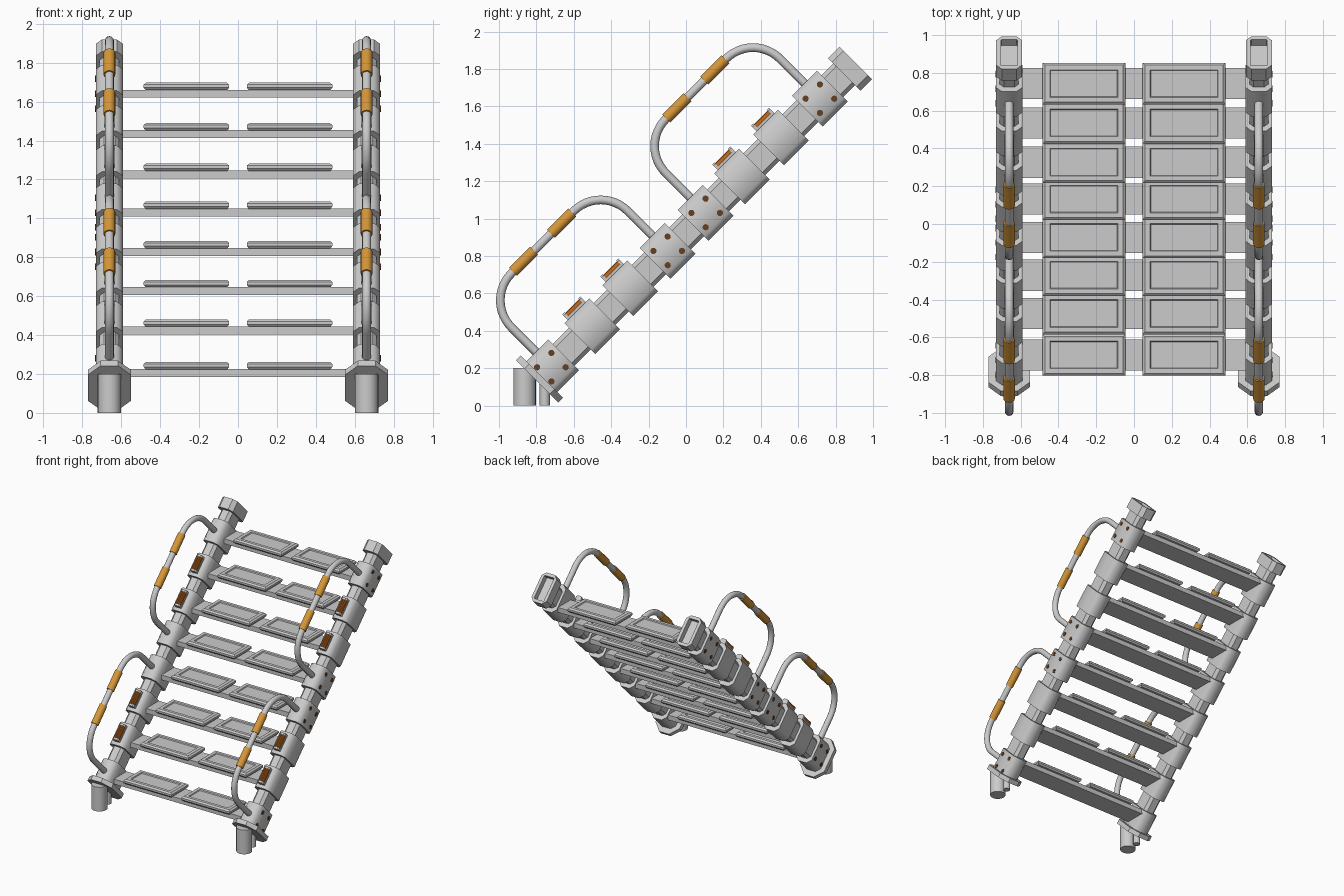
import bpy, bmesh, math
from mathutils import Vector, Matrix

if "Cube" in bpy.data.objects:
    bpy.data.objects.remove(bpy.data.objects["Cube"])

S = math.sqrt(0.5)
# Slanted frame: local z runs up the rail, local -y points away from it
SLANT = Matrix(((1, 0, 0, 0), (0, S, S, -0.4625), (0, -S, S, 0.4625), (0, 0, 0, 1)))


def material(name, rgb):
    m = bpy.data.materials.new(name)
    m.diffuse_color = (*rgb, 1)
    m.use_nodes = True
    m.node_tree.nodes["Principled BSDF"].inputs["Base Color"].default_value = m.diffuse_color
    return m


GREY = material("light grey metal", (0.6, 0.6, 0.6))
AMBER = material("amber grip", (0.68, 0.31, 0.04))
ORANGE = material("deep orange", (0.58, 0.15, 0.012))
BROWN = material("dark brown bolt", (0.13, 0.05, 0.015))


def loft(name, rings, mat, matrix=Matrix(), smooth=None):
    """Skin a list of equal-length point rings and cap both ends."""
    bm = bmesh.new()
    vs = [[bm.verts.new(p) for p in r] for r in rings]
    n = len(vs[0])
    for a, b in zip(vs, vs[1:]):
        for i in range(n):
            bm.faces.new((a[i], a[(i + 1) % n], b[(i + 1) % n], b[i]))
    bm.faces.new(vs[0][::-1])
    bm.faces.new(vs[-1])
    bmesh.ops.recalc_face_normals(bm, faces=bm.faces)
    me = bpy.data.meshes.new(name)
    bm.to_mesh(me)
    bm.free()
    me.materials.append(mat)
    ob = bpy.data.objects.new(name, me)
    ob.matrix_world = matrix
    bpy.context.collection.objects.link(ob)
    if smooth:
        bpy.ops.object.select_all(action='DESELECT')
        ob.select_set(True)
        bpy.context.view_layer.objects.active = ob
        bpy.ops.object.shade_smooth_by_angle(angle=math.radians(smooth))
    return ob


def octagon(x, y, z, w, d, c):
    a, b = w / 2, d / 2
    pts = [(a, b - c), (a - c, b), (c - a, b), (-a, b - c),
           (-a, c - b), (c - a, -b), (a - c, -b), (a, c - b)]
    return [(x + p, y + q, z) for p, q in pts]


def rect(x, y, z, w, d):
    return [(x + i * w / 2, y + j * d / 2, z) for i, j in ((1, 1), (-1, 1), (-1, -1), (1, -1))]


def circle(c, r, n, u, v):
    c, u, v = Vector(c), Vector(u), Vector(v)
    return [c + r * (math.cos(k * math.tau / n) * u + math.sin(k * math.tau / n) * v)
            for k in range(n)]


def prism(name, x, w, d, c, t0, t1, mat=GREY, smooth=None, y=0):
    return loft(name, [octagon(x, y, t, w, d, c) for t in (t0, t1)], mat, SLANT, smooth)


def rod(name, p, q, r, mat, matrix, u, v, n=20):
    return loft(name, [circle(p, r, n, u, v), circle(q, r, n, u, v)], mat, matrix, 40)


def handle(name, x, ta, tb, h=0.506, R=0.205, r=0.023):
    """Bent tube leaving the rail at ta, running parallel to it, returning at tb."""
    path = [((-0.05, ta), math.pi / 2)]
    for k in range(13):
        a = math.pi / 2 * k / 12
        path.append(((-(h - R) - R * math.sin(a), ta + R - R * math.cos(a)), a))
    path += [((y, ta + tb - t), -a) for (y, t), a in path[::-1]]
    rings = []
    half = len(path) // 2
    for i, ((y, t), a) in enumerate(path):
        if i == 0 or i == len(path) - 1:
            nrm = (0, 0, 1 if i == 0 else -1)
        else:
            s = 1 if i < half else -1
            nrm = (0, math.sin(abs(a)), s * math.cos(a))
        rings.append(circle((x, y, t), r, 12, (1, 0, 0), nrm))
    loft(name, rings, GREY, SLANT, 60)


# Fix: tube rings need normals that point towards the bend centre
def bent_tube(name, x, ta, tb, h=0.506, R=0.205, r=0.023):
    pts = [(-0.05, ta)]
    for k in range(13):
        a = math.pi / 2 * k / 12
        pts.append((-(h - R) - R * math.sin(a), ta + R - R * math.cos(a)))
    pts += [(y, ta + tb - t) for y, t in pts[::-1]]
    rings = []
    for i, (y, t) in enumerate(pts):
        p, q = pts[max(i - 1, 0)], pts[min(i + 1, len(pts) - 1)]
        if i == 1 or i == len(pts) - 2:
            tan = Vector((0, -1 if i == 1 else 1, 0))
        else:
            tan = Vector((0, q[0] - p[0], q[1] - p[1])).normalized()
        nrm = (0, -tan.z, tan.y)
        rings.append(circle((x, y, t), r, 12, (1, 0, 0), nrm))
    loft(name, rings, GREY, SLANT, 60)


del handle
STEP_Z = [0.205, 0.424, 0.627, 0.827, 1.03, 1.225, 1.433, 1.641]
T = [(2 * z - 0.925) * S for z in STEP_Z]

for side, sx in (("left", -1), ("right", 1)):
    x = sx * 0.661
    # Rail core, base flange and hollow top cap
    prism(side + "_rail", x, 0.10, 0.165, 0.022, -0.45, 1.87)
    prism(side + "_base_flange", x, 0.22, 0.32, 0.065, -0.472, -0.435)
    loft(side + "_top_cap",
         [octagon(x, 0, 1.85, 0.138, 0.245, 0.03), octagon(x, 0, 1.937, 0.138, 0.245, 0.03),
          octagon(x, 0, 1.937, 0.088, 0.195, 0.004), octagon(x, 0, 1.892, 0.088, 0.195, 0.004)],
         GREY, SLANT)
    # Feet
    rod(side + "_foot", (x, -0.863, 0), (x, -0.863, 0.2), 0.06, GREY, Matrix(), (1, 0, 0), (0, 1, 0), 24)
    rod(side + "_foot_pin", (x, -0.755, 0), (x, -0.755, 0.12), 0.027, GREY, Matrix(), (1, 0, 0), (0, 1, 0), 16)
    for i, t in enumerate(T):
        # Joint blocks along the rail
        prism(f"{side}_block_{i + 1}", x, 0.14, 0.232, 0.032, t - 0.094, t + 0.094, smooth=50)
        if i in (0, 3, 4, 7):
            # Four bolts on the outer face
            for a in (-0.054, 0.054):
                for b in (-0.054, 0.054):
                    xo = x + sx * 0.065
                    rod(f"{side}_bolt", (xo, a, t + b), (xo + sx * 0.008, a, t + b), 0.017,
                        BROWN, SLANT, (0, 1, 0), (0, 0, 1), 10)
        else:
            # Lamp: grey bracket holding ribbed orange bar
            prism(f"{side}_lamp_base", x, 0.05, 0.025, 0.004, t - 0.068, t + 0.068, y=-0.121)
            for e in (-0.06, 0.06):
                prism(f"{side}_lamp_end", x, 0.05, 0.05, 0.01, t + e - 0.008, t + e + 0.008, y=-0.133)
            for k in (-1, 0, 1):
                prism(f"{side}_lamp_bar", x + k * 0.016, 0.014, 0.036, 0.004, t - 0.054, t + 0.054, ORANGE, y=-0.135)
    # Grab handles with amber grips
    for j, (a, b) in enumerate(((0, 3), (4, 7))):
        bent_tube(f"{side}_handle_{j + 1}", x, T[a], T[b])
        for o in (-0.144, 0.144):
            m = (T[a] + T[b]) / 2 + o
            rod(f"{side}_grip", (x, -0.506, m - 0.08), (x, -0.506, m + 0.08), 0.03,
                AMBER, SLANT, (1, 0, 0), (0, 1, 0))

# Steps: flat bar with two recessed tread pads
for i, z in enumerate(STEP_Z):
    y = z - 0.898
    loft(f"step_bar_{i + 1}", [rect(0, y, z + h, 1.22, 0.165) for h in (-0.02, 0.02)], GREY)
    for px in (-0.265, 0.265):
        spec = ((0.019, 0.42, 0.2), (0.031, 0.44, 0.22), (0.046, 0.44, 0.22), (0.057, 0.415, 0.195),
                (0.057, 0.36, 0.146), (0.049, 0.352, 0.138))
        loft(f"tread_pad_{i + 1}", [rect(px, y, z + h, w, d) for h, w, d in spec], GREY)
